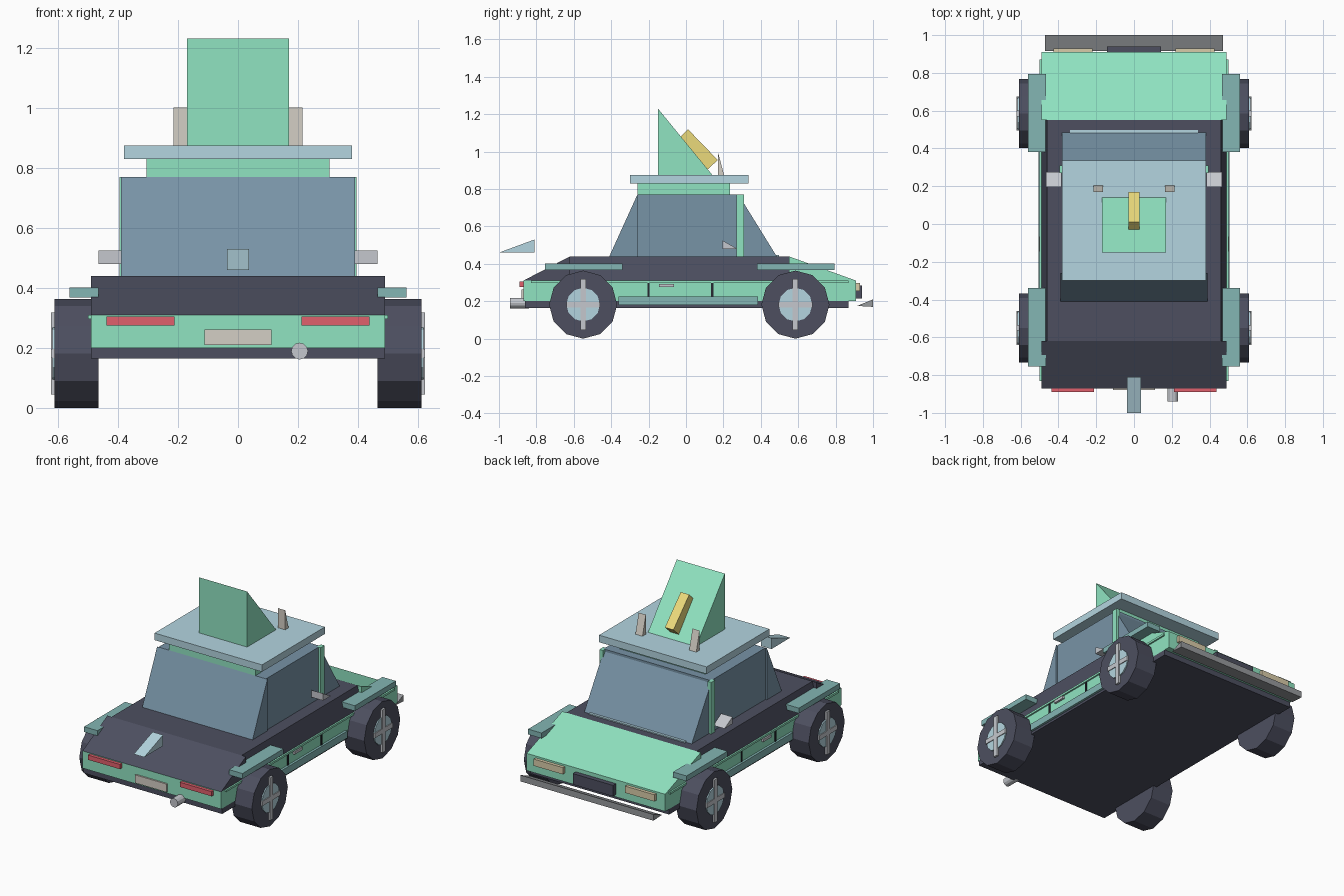
import bpy, bmesh, math

if "Cube" in bpy.data.objects:
    bpy.data.objects.remove(bpy.data.objects["Cube"])

COLORS = {"green": "8FE3C0", "dark": "4E5060", "glass": "7792A5", "sky": "B2D4DF",
          "teal": "82B4B2", "yellow": "EBD97A", "beige": "D3CEC4", "red": "E0606C",
          "cream": "D8CBA8", "grey": "C3C6CC", "steel": "96999C", "black": "2A2B33"}
mats = {}
for name, h in COLORS.items():
    m = bpy.data.materials.new(name)
    rgb = [(int(h[i:i + 2], 16) / 255) ** 2.2 for i in (0, 2, 4)]
    m.diffuse_color = (*rgb, 1)
    m.use_nodes = True
    m.node_tree.nodes["Principled BSDF"].inputs["Base Color"].default_value = m.diffuse_color
    mats[name] = m


def prism(name, color, profile, x0, x1, top_inset=0.0):
    """Extrude a (y, z) profile from x0 to x1; top_inset narrows the highest points."""
    bm = bmesh.new()
    zmax = max(z for _, z in profile)
    rings = []
    for x, s in ((x0, 1), (x1, -1)):
        rings.append([bm.verts.new((x + (s * top_inset if z == zmax else 0), y, z)) for y, z in profile])
    a, b = rings
    bm.faces.new(a)
    bm.faces.new(b[::-1])
    n = len(profile)
    for i in range(n):
        j = (i + 1) % n
        bm.faces.new((a[i], b[i], b[j], a[j]))
    bmesh.ops.recalc_face_normals(bm, faces=bm.faces)
    me = bpy.data.meshes.new(name)
    bm.to_mesh(me)
    bm.free()
    me.materials.append(mats[color])
    ob = bpy.data.objects.new(name, me)
    bpy.context.collection.objects.link(ob)
    return ob


def box(name, color, x0, x1, y0, y1, z0, z1, **kw):
    return prism(name, color, [(y0, z0), (y1, z0), (y1, z1), (y0, z1)], x0, x1, **kw)


def pair(fn, name, color, x0, x1, *args):
    """Build a part on the right and its mirror on the left."""
    fn(name + "_right", color, x0, x1, *args) if fn is box else fn(name + "_right", color, *args, x0, x1)
    fn(name + "_left", color, -x1, -x0, *args) if fn is box else fn(name + "_left", color, *args, -x1, -x0)


def ngon(y, z, r, n):
    return [(y + r * math.cos(2 * math.pi * i / n), z + r * math.sin(2 * math.pi * i / n)) for i in range(n)]


# Body
box("underbody", "dark", -0.49, 0.49, -0.86, 0.87, 0.165, 0.2)
box("lower_body", "green", -0.49, 0.49, -0.87, 0.91, 0.2, 0.31)
box("shoulder", "dark", -0.49, 0.49, -0.62, 0.55, 0.31, 0.44, top_inset=0.03)
prism("rear_deck", "dark", [(-0.87, 0.31), (-0.62, 0.31), (-0.62, 0.44)], -0.49, 0.49)
prism("hood", "green", [(0.55, 0.31), (0.91, 0.31), (0.55, 0.44)], -0.49, 0.49)

# Cabin
box("cabin", "glass", -0.38, 0.38, -0.26, 0.29, 0.44, 0.77)
prism("rear_window", "glass", [(-0.41, 0.44), (-0.26, 0.44), (-0.26, 0.77)], -0.39, 0.39)
prism("windshield", "glass", [(0.485, 0.44), (0.29, 0.44), (0.29, 0.755)], -0.38, 0.38)
box("windshield_base", "sky", -0.34, 0.34, 0.47, 0.497, 0.435, 0.447)
pair(box, "pillar", "green", 0.37, 0.395, 0.27, 0.31, 0.44, 0.77)
box("roof", "green", -0.305, 0.305, -0.26, 0.235, 0.77, 0.83)
box("roof_plate", "sky", -0.38, 0.38, -0.3, 0.335, 0.83, 0.875)

# Roof wedge, bar and ears
prism("roof_wedge", "green", [(-0.15, 0.87), (0.145, 0.87), (-0.15, 1.23)], -0.17, 0.17)
prism("wedge_bar", "yellow", [(-0.04, 1.07), (0.11, 0.9), (0.17, 0.955), (0.01, 1.12)], -0.03, 0.03)
pair(prism, "roof_ear", "beige", 0.165, 0.215, [(0.17, 0.87), (0.205, 0.87), (0.17, 1.0)])

# Side details
pair(box, "side_trim", "green", 0.485, 0.5, -0.83, 0.87, 0.297, 0.31)
pair(box, "sill", "teal", 0.47, 0.505, -0.36, 0.385, 0.18, 0.225)
for i, y in enumerate((-0.2, 0.14)):
    pair(box, f"door_gap_{i}", "black", 0.48, 0.495, y - 0.006, y + 0.006, 0.225, 0.297)
pair(box, "door_handle", "grey", 0.48, 0.503, -0.145, -0.065, 0.275, 0.292)
pair(prism, "mirror", "grey", 0.385, 0.465, [(0.195, 0.525), (0.195, 0.48), (0.275, 0.48)])

# Wheels, hubs, spokes and fenders
for tag, y, f0, f1 in (("a", -0.55, -0.755, -0.34), ("b", 0.585, 0.38, 0.795)):
    zc = 0.182
    pair(prism, "tyre_" + tag, "dark", 0.465, 0.61, ngon(y, zc, 0.182, 12))
    pair(prism, "hub_" + tag, "sky", 0.6, 0.617, ngon(y, zc, 0.09, 12))
    pair(box, "spoke_tall_" + tag, "grey", 0.6, 0.623, y - 0.015, y + 0.015, zc - 0.137, zc + 0.137)
    pair(box, "spoke_wide_" + tag, "grey", 0.6, 0.622, y - 0.09, y + 0.09, zc - 0.015, zc + 0.015)
    pair(box, "fender_" + tag, "teal", 0.465, 0.56, f0, f1, 0.368, 0.402)

# Lights, plate, exhaust and floating wedge at the -y end
pair(box, "tail_light", "red", 0.212, 0.437, -0.89, -0.86, 0.275, 0.305)
box("rear_plate", "beige", -0.112, 0.112, -0.88, -0.86, 0.21, 0.262)
prism("tail_wedge", "sky", [(-1.0, 0.46), (-0.81, 0.46), (-0.81, 0.53)], -0.037, 0.037)
bpy.ops.mesh.primitive_cylinder_add(vertices=12, radius=0.028, depth=0.1,
                                    location=(0.205, -0.89, 0.19), rotation=(math.pi / 2, 0, 0))
exhaust = bpy.context.object
exhaust.name = "exhaust"
exhaust.data.materials.append(mats["grey"])

# Lights, grille and splitter at the +y end
pair(box, "headlight", "cream", 0.22, 0.427, 0.9, 0.93, 0.255, 0.298)
box("grille", "dark", -0.142, 0.142, 0.9, 0.94, 0.215, 0.285)
prism("splitter", "steel", [(0.915, 0.175), (1.0, 0.17), (1.0, 0.21)], -0.47, 0.47)
